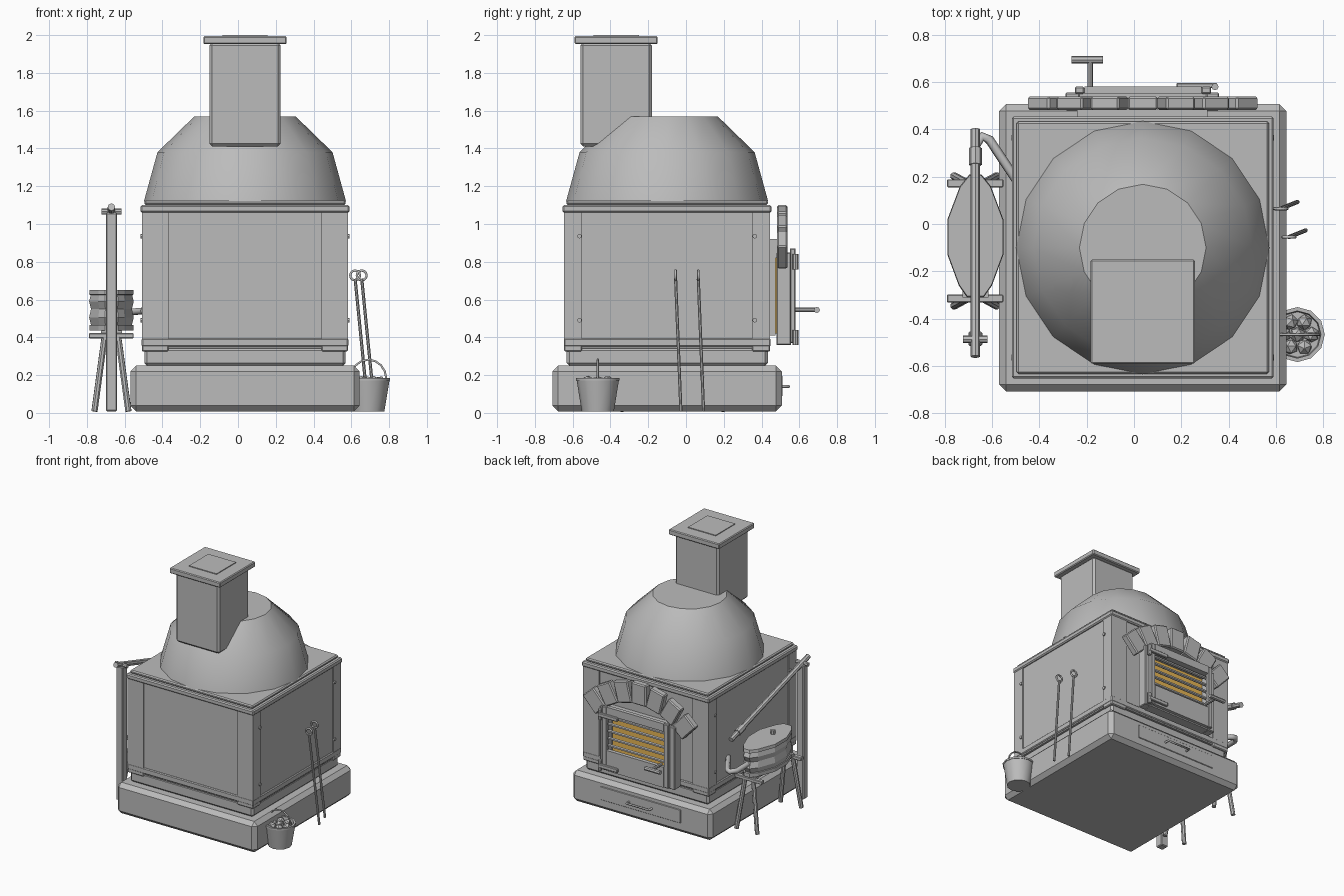
import bpy, bmesh, math, random
from mathutils import Vector

random.seed(3)
if "Cube" in bpy.data.objects:
    bpy.data.objects.remove(bpy.data.objects["Cube"])


def material(name, rgb):
    m = bpy.data.materials.new(name)
    m.use_nodes = True
    m.diffuse_color = (*rgb, 1)
    m.node_tree.nodes["Principled BSDF"].inputs["Base Color"].default_value = (*rgb, 1)
    return m


GREY = material("plain grey", (0.5, 0.5, 0.5))
GLOW = material("fire yellow", (0.8, 0.47, 0.09))


def finish(name, bm, mat=GREY, bevel=0, smooth=0):
    bmesh.ops.recalc_face_normals(bm, faces=bm.faces)
    mesh = bpy.data.meshes.new(name)
    bm.to_mesh(mesh)
    bm.free()
    mesh.materials.append(mat)
    ob = bpy.data.objects.new(name, mesh)
    bpy.context.collection.objects.link(ob)
    if bevel:
        mod = ob.modifiers.new("bevel", "BEVEL")
        mod.width, mod.segments = bevel, 1
    if smooth:
        bpy.ops.object.select_all(action="DESELECT")
        ob.select_set(True)
        bpy.context.view_layer.objects.active = ob
        bpy.ops.object.shade_smooth_by_angle(angle=math.radians(smooth))
    return ob


def box(name, xs, ys, zs, bevel=0, mat=GREY):
    """Box given by its bounds on each axis."""
    bm = bmesh.new()
    bmesh.ops.create_cube(bm, size=1)
    for v in bm.verts:
        v.co = [sum(b) / 2 + c * (b[1] - b[0]) for c, b in zip(v.co, (xs, ys, zs))]
    return finish(name, bm, mat, bevel)


def rod(name, a, b, r, sides=8, r2=None, smooth=0):
    """Cylinder or cone from point a to point b."""
    a, b = Vector(a), Vector(b)
    bm = bmesh.new()
    bmesh.ops.create_cone(bm, cap_ends=True, segments=sides, radius1=r,
                          radius2=r if r2 is None else r2, depth=(b - a).length)
    ob = finish(name, bm, smooth=smooth)
    ob.location = (a + b) / 2
    ob.rotation_euler = (b - a).to_track_quat("Z", "Y").to_euler()
    return ob


def loft(name, rings, smooth=0):
    """Skin closed rings of points and cap both ends."""
    bm = bmesh.new()
    loops = [[bm.verts.new(p) for p in ring] for ring in rings]
    n = len(loops[0])
    for lo, hi in zip(loops, loops[1:]):
        for i in range(n):
            j = (i + 1) % n
            bm.faces.new((lo[i], lo[j], hi[j], hi[i]))
    bm.faces.new(loops[0][::-1])
    bm.faces.new(loops[-1])
    return finish(name, bm, smooth=smooth)


def pipe(name, points, r, closed=False):
    cu = bpy.data.curves.new(name, "CURVE")
    cu.dimensions, cu.bevel_depth, cu.bevel_resolution = "3D", r, 1
    cu.use_fill_caps = True
    sp = cu.splines.new("POLY")
    sp.points.add(len(points) - 1)
    for p, co in zip(sp.points, points):
        p.co = (*co, 1)
    sp.use_cyclic_u = closed
    cu.materials.append(GREY)
    ob = bpy.data.objects.new(name, cu)
    bpy.context.collection.objects.link(ob)


def frame(name, xs, ys, zs, inner_x, inner_z, bevel=0.005):
    """Four bars around a rectangular opening."""
    box(name + "_side_a", (xs[0], inner_x[0]), ys, zs, bevel)
    box(name + "_side_b", (inner_x[1], xs[1]), ys, zs, bevel)
    box(name + "_bottom", inner_x, ys, (zs[0], inner_z[0]))
    box(name + "_top", inner_x, ys, (inner_z[1], zs[1]))


CX, CY = 0.037, -0.1


def square(name, half, z0, z1, bevel=0, cy=CY):
    return box(name, (CX - half, CX + half), (cy - half, cy + half), (z0, z1), bevel)


# Furnace body
square("base", 0.607, 0.008, 0.25, 0.03)
square("lower_plinth", 0.533, 0.25, 0.345, 0.015)
square("body", 0.538, 0.34, 1.07)
square("bottom_band", 0.547, 0.35, 0.395, 0.006)
square("top_band", 0.553, 1.06, 1.1, 0.008)
square("top_slab", 0.533, 1.1, 1.125, 0.008)
for sx in (-1, 1):
    for sy in (-1, 1):
        x, y = sorted((CX + sx * 0.405, CX + sx * 0.546)), sorted((CY + sy * 0.45, CY + sy * 0.546))
        box("corner_plate", x, y, (0.39, 1.065))
        box("corner_foot", x, y, (0.325, 0.36), 0.006)
        for z in (0.49, 0.935):
            rx, ry = CX + sx * 0.54, CY + sy * 0.464
            rod("rivet", (rx, ry, z), (rx + sx * 0.014, ry, z), 0.012)

# Dome and chimney
rings = []
for deg in (0, 30, 60):
    t = math.radians(deg)
    r, z = 0.535 * math.cos(t), 1.12 + 0.52 * math.sin(t)
    rings.append([(CX + r * math.cos(k * math.pi / 8), CY + r * math.sin(k * math.pi / 8), z)
                  for k in range(16)])
loft("dome", rings, 35)
square("chimney", 0.189, 1.41, 1.96, 0.015, -0.37)
square("chimney_cap", 0.22, 1.952, 1.994, 0.006, -0.37)
square("chimney_lid", 0.12, 1.99, 2.0, 0, -0.37)

# Fire mouth, door and grille
box("mouth_block", (-0.24, 0.31), (0.43, 0.475), (0.41, 0.84))
box("fire_glow", (-0.23, 0.30), (0.475, 0.484), (0.42, 0.83), 0, GLOW)
frame("door_surround", (-0.29, 0.36), (0.48, 0.555), (0.36, 0.85), (-0.23, 0.305), (0.43, 0.81))
frame("door", (-0.25, 0.325), (0.55, 0.58), (0.37, 0.87), (-0.21, 0.285), (0.53, 0.81))
for i in range(5):
    z = 0.56 + i * 0.056
    rod("grille_bar", (-0.22, 0.55, z), (0.295, 0.55, z), 0.012, 6)
for z in (0.4, 0.8):
    box("hinge_strap", (0.18, 0.35), (0.575, 0.596), (z - 0.015, z + 0.015), 0.004)
    rod("hinge_pin", (0.342, 0.58, z - 0.04), (0.342, 0.58, z + 0.04), 0.015)
rod("door_handle_stem", (-0.185, 0.57, 0.545), (-0.185, 0.69, 0.545), 0.012)
rod("door_handle_grip", (-0.265, 0.693, 0.545), (-0.13, 0.693, 0.545), 0.016)

# Arch of bricks above the door
for i in range(-3, 4):
    a = math.radians(14.4 * i)
    brick = box("arch_brick", (-0.063, 0.063), (-0.028, 0.028), (-0.083, 0.083), 0.008)
    brick.location = (CX + 0.565 * math.sin(a), 0.51, 0.452 + 0.565 * math.cos(a))
    brick.rotation_euler.y = a
box("arch_backing", (-0.24, 0.31), (0.44, 0.485), (0.82, 0.92))

# Ash drawer
box("ash_drawer", (-0.31, 0.385), (0.5, 0.512), (0.09, 0.195), 0.003)
pipe("drawer_handle", [(-0.06, 0.51, 0.14), (-0.06, 0.545, 0.14),
                       (0.135, 0.545, 0.14), (0.135, 0.51, 0.14)], 0.008)

# Bellows: pleated body from a pointed outline
BX = -0.67
half = [(-0.31, 0.035), (-0.26, 0.07), (-0.13, 0.118), (0.02, 0.118), (0.16, 0.065), (0.21, 0.025)]
outline = [(w, y) for y, w in half] + [(-w, y) for y, w in reversed(half)]
levels = [(0.435, 0.98), (0.465, 0.98), (0.466, 0.92), (0.505, 1.0), (0.55, 0.92),
          (0.59, 1.0), (0.625, 0.93), (0.626, 1.0), (0.65, 0.98)]
loft("bellows", [[(BX + x * s, -0.05 + (y + 0.05) * s, z) for x, y in outline] for z, s in levels])
rod("bellows_knob", (BX, -0.12, 0.645), (BX, -0.12, 0.68), 0.018)
pipe("nozzle", [(BX, 0.17, 0.53), (BX, 0.33, 0.53), (-0.64, 0.37, 0.53),
                (-0.61, 0.355, 0.53), (-0.5, 0.19, 0.54)], 0.02)
for y, lean in ((0.172, 0.03), (-0.315, -0.03)):
    box("stand_crossbar", (-0.79, -0.552), (y - 0.017, y + 0.017), (0.395, 0.422), 0.004)
    for s in (-1, 1):
        rod("stand_leg", (BX + s * 0.035, y, 0.41), (BX + s * 0.09, y + lean, 0.008), 0.017)
for s in (-1, 1):
    box("stand_rail", sorted((BX + s * 0.03, BX + s * 0.055)), (-0.31, 0.17), (0.415, 0.437))

# Pump post and lever
box("lever_post", (-0.7, -0.64), (-0.515, -0.455), (0.008, 1.06), 0.006)
rod("lever_pin", (-0.722, -0.487, 1.065), (-0.618, -0.487, 1.065), 0.016)
rod("lever", (BX, -0.56, 1.09), (BX, 0.4, 0.8), 0.02)
rod("lever_grip", (BX, 0.25, 0.845), (BX, 0.32, 0.824), 0.027)

# Pokers with ring ends
for x, y in ((0.62, 0.065), (0.655, -0.055)):
    rod("poker", (x, y, 0.71), (x + 0.07, y + 0.028, 0.008), 0.009)
    ring = [(x + 0.026 * math.cos(k * math.pi / 6), y, 0.728 + 0.026 * math.sin(k * math.pi / 6))
            for k in range(12)]
    pipe("poker_ring", ring, 0.007, True)

# Coal bucket
UX, UY = 0.69, -0.467
profile = [(0.082, 0.008), (0.1, 0.185), (0.114, 0.185), (0.114, 0.172), (0.1, 0.168)]
loft("bucket", [[(UX + r * math.cos(k * math.pi / 6), UY + r * math.sin(k * math.pi / 6), z)
                 for k in range(12)] for r, z in ((0.085, 0.008), (0.112, 0.172), (0.116, 0.172),
                                                  (0.116, 0.185), (0.1, 0.185), (0.096, 0.15))], 32)
pipe("bucket_handle", [(UX + 0.095 * math.cos(k * math.pi / 8), UY, 0.18 + 0.102 * math.sin(k * math.pi / 8))
                       for k in range(9)], 0.006)
for k in range(7):
    bm = bmesh.new()
    bmesh.ops.create_icosphere(bm, subdivisions=1, radius=0.034)
    lump = finish("coal_lump", bm)
    d = 0.06 if k else 0
    lump.location = (UX + d * math.cos(k * math.pi / 3), UY + d * math.sin(k * math.pi / 3), 0.163)
    lump.rotation_euler = [random.uniform(0, 3) for _ in range(3)]
